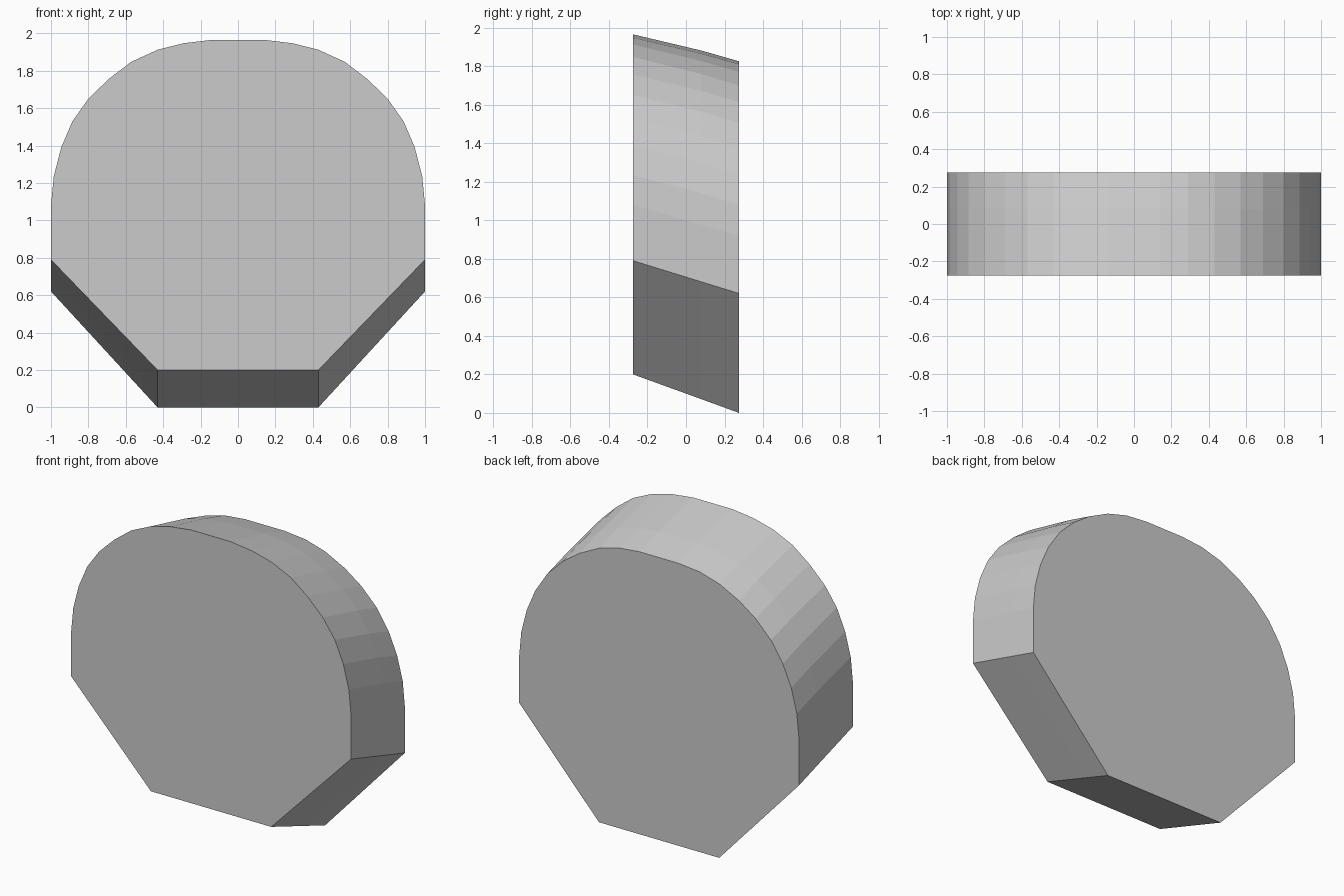
import bpy, bmesh

if "Cube" in bpy.data.objects:
    bpy.data.objects.remove(bpy.data.objects["Cube"])

# Right half of the outline: x, front height, back height (bottom to top)
half = [(0.43, 0.20, 0.0), (1.0, 0.79, 0.62), (1.0, 1.08, 0.92),
        (0.985, 1.235, 1.08), (0.945, 1.39, 1.235), (0.885, 1.53, 1.375),
        (0.80, 1.65, 1.505), (0.69, 1.757, 1.615), (0.57, 1.848, 1.70),
        (0.43, 1.912, 1.77), (0.29, 1.947, 1.81), (0.14, 1.965, 1.825)]
outline = half + [(-x, f, b) for x, f, b in reversed(half)]

bm = bmesh.new()


def ring(y, t, bulge=0.0):
    # Cross-section at depth y, blended between front and back heights
    return [bm.verts.new((x, y, f + (b - f) * t + (bulge if f > 1.2 else 0)))
            for x, f, b in outline]


# Three sections: the rounded top bows very slightly along its depth
rings = [ring(-0.275, 0), ring(0.08, 0.645, 0.006), ring(0.275, 1)]
n = len(outline)
for a, b in zip(rings, rings[1:]):
    for i in range(n):
        j = (i + 1) % n
        bm.faces.new((a[i], a[j], b[j], b[i]))

# Flat front and back faces
bm.faces.new(rings[0])
bm.faces.new(rings[-1])
bmesh.ops.recalc_face_normals(bm, faces=bm.faces)

mesh = bpy.data.meshes.new("rounded_slab")
bm.to_mesh(mesh)
bm.free()
slab = bpy.data.objects.new("rounded_slab", mesh)
bpy.context.collection.objects.link(slab)
